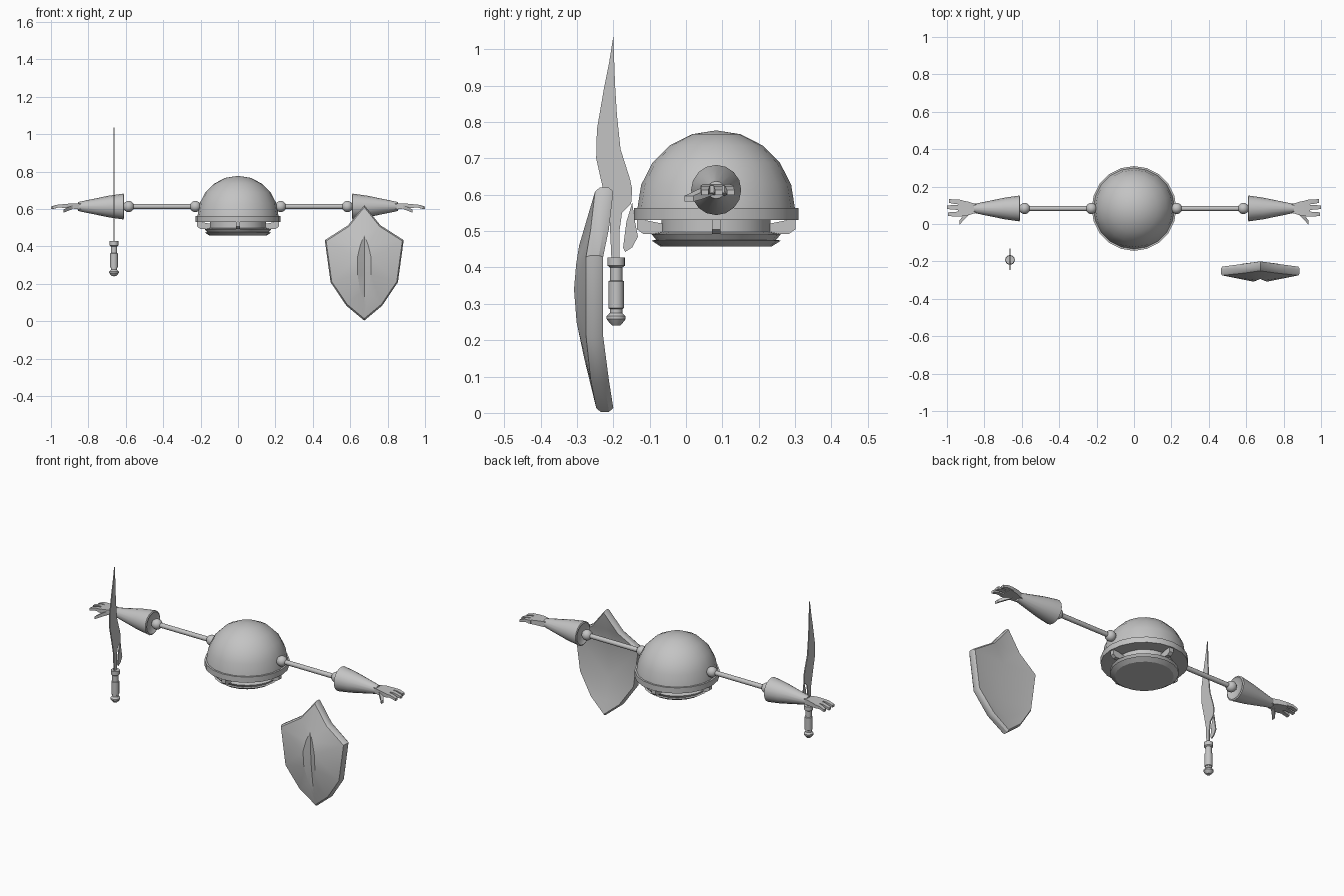
import bpy, bmesh, math
from mathutils import Matrix, Vector

if "Cube" in bpy.data.objects:
    bpy.data.objects.remove(bpy.data.objects["Cube"])

grey = bpy.data.materials.new("plain_grey")
grey.diffuse_color = (0.55, 0.55, 0.55, 1)
grey.use_nodes = True
grey.node_tree.nodes["Principled BSDF"].inputs["Base Color"].default_value = grey.diffuse_color


def finish(name, bm, smooth=True):
    bmesh.ops.remove_doubles(bm, verts=bm.verts, dist=1e-5)
    bmesh.ops.recalc_face_normals(bm, faces=bm.faces)
    me = bpy.data.meshes.new(name)
    bm.to_mesh(me)
    bm.free()
    me.materials.append(grey)
    ob = bpy.data.objects.new(name, me)
    bpy.context.collection.objects.link(ob)
    if smooth:
        bpy.ops.object.select_all(action='DESELECT')
        ob.select_set(True)
        bpy.context.view_layer.objects.active = ob
        bpy.ops.object.shade_smooth_by_angle(angle=math.radians(32))
    return ob


def lathe(name, profile, centre, segs=20, axis='Z', side=1):
    """Turn (radius, height) points around Z, or around X outward to one side."""
    bm = bmesh.new()
    vs = [bm.verts.new((r, 0, h)) for r, h in profile]
    es = [bm.edges.new(p) for p in zip(vs, vs[1:])]
    bmesh.ops.spin(bm, geom=vs + es, axis=(0, 0, 1), cent=(0, 0, 0),
                   angle=2 * math.pi, steps=segs, use_duplicate=False)
    m = Matrix.Translation(centre)
    if axis == 'X':
        m = m @ Matrix.Rotation(side * math.pi / 2, 4, 'Y')
    bmesh.ops.transform(bm, matrix=m, verts=bm.verts)
    return finish(name, bm)


def ball(name, centre, r):
    arc = [(r * math.sin(math.pi * i / 8), r * math.cos(math.pi * i / 8)) for i in range(9)]
    return lathe(name, arc, centre, 16)


def tapered(name, sections):
    """Skin a chain of rectangular loops, each a list of four points."""
    bm = bmesh.new()
    loops = [[bm.verts.new(p) for p in s] for s in sections]
    for a, b in zip(loops, loops[1:]):
        for i in range(4):
            j = (i + 1) % 4
            bm.faces.new((a[i], a[j], b[j], b[i]))
    bm.faces.new(loops[0])
    bm.faces.new(loops[-1])
    return finish(name, bm)


def rect_x(x, y, z, hy, hz):
    return [(x, y - hy, z - hz), (x, y + hy, z - hz), (x, y + hy, z + hz), (x, y - hy, z + hz)]


def plate(name, outline, x, thick):
    """Flat plate from a (y, z) outline."""
    bm = bmesh.new()
    f = bm.faces.new([bm.verts.new((x - thick / 2, y, z)) for y, z in outline])
    ext = bmesh.ops.extrude_face_region(bm, geom=[f])
    bmesh.ops.translate(bm, vec=(thick, 0, 0),
                        verts=[v for v in ext['geom'] if isinstance(v, bmesh.types.BMVert)])
    return finish(name, bm, False)


CY = 0.083   # depth of the head and arms
AZ = 0.613   # height of the arms

# Head: dome, rim band, underside collar and lower disc
R = 0.217
dome = [(R * math.sin(math.pi * i / 10), R * math.cos(math.pi * i / 10)) for i in range(6)]
lathe("dome", dome, (0, CY, 0.56))
lathe("rim_band", [(0, 0.56), (0.215, 0.563), (0.2266, 0.563), (0.2266, 0.53), (0.2, 0.53), (0, 0.535)],
      (0, CY, 0))
lathe("lower_disc", [(0.15, 0.535), (0.15, 0.498), (0.178, 0.492), (0.165, 0.476),
                     (0.178, 0.474), (0.152, 0.457), (0, 0.457)], (0, CY, 0))
# Four brackets under the rim
for k in range(4):
    rot = Matrix.Translation((0, CY, 0)) @ Matrix.Rotation(k * math.pi / 2, 4, 'Z')
    secs = []
    for r, lo, hi in ((0.145, 0.492, 0.52), (0.2, 0.492, 0.531), (0.218, 0.505, 0.531)):
        secs.append([rot @ Vector(p) for p in
                     ((r, -0.012, lo), (r, 0.012, lo), (r, 0.012, hi), (r, -0.012, hi))])
    tapered("rim_bracket", secs)

# Arms, mirrored left and right
for s in (-1, 1):
    ball("shoulder_ball", (s * 0.228, CY, AZ), 0.03)
    lathe("arm_rod", [(0, 0.23), (0.0135, 0.23), (0.0135, 0.585), (0, 0.585)],
          (0, CY, AZ), 12, 'X', s)
    ball("elbow_ball", (s * 0.585, CY, AZ), 0.03)
    lathe("forearm", [(0, 0.625), (0.05, 0.618), (0.062, 0.609), (0.069, 0.613), (0.058, 0.69),
                      (0.024, 0.855), (0, 0.86)], (0, CY, AZ), 16, 'X', s)
    # Hand: palm, three fingers and a thumb
    tapered("palm", [rect_x(s * 0.84, CY, AZ, 0.022, 0.016),
                     rect_x(s * 0.885, CY, AZ + 0.003, 0.036, 0.014),
                     rect_x(s * 0.94, CY + 0.002, AZ + 0.002, 0.045, 0.01)])
    for y0, y1, tip in ((0.116, 0.123, 0.99), (0.087, 0.09, 1.0), (0.054, 0.052, 0.995)):
        tapered("finger", [rect_x(s * 0.92, y0, AZ + 0.004, 0.013, 0.009),
                           rect_x(s * 0.96, (y0 + y1) / 2, AZ + 0.003, 0.012, 0.008),
                           rect_x(s * tip, y1, AZ - 0.007, 0.01, 0.007)])
    tapered("thumb", [rect_x(s * 0.885, 0.06, AZ - 0.003, 0.014, 0.011),
                      rect_x(s * 0.915, 0.03, AZ - 0.016, 0.013, 0.01),
                      rect_x(s * 0.932, 0.008, AZ - 0.024, 0.012, 0.008)])

# Sword: thin blade, hook behind it, and turned handle
SX, SY = -0.663, -0.192
plate("blade", [(-0.2, 1.035), (-0.212, 0.96), (-0.225, 0.896), (-0.245, 0.78), (-0.247, 0.7),
                (-0.228, 0.615), (-0.21, 0.53), (-0.205, 0.42), (-0.183, 0.42), (-0.183, 0.5),
                (-0.176, 0.55), (-0.151, 0.575), (-0.148, 0.615), (-0.154, 0.643),
                (-0.18, 0.725), (-0.19, 0.82), (-0.195, 0.9)], SX, 0.006)
plate("blade_hook", [(-0.148, 0.578), (-0.164, 0.525), (-0.173, 0.455), (-0.167, 0.443),
                     (-0.148, 0.455), (-0.132, 0.485), (-0.14, 0.525)], SX, 0.006)
lathe("sword_handle", [(0, 0.24), (0.012, 0.241), (0.02, 0.25), (0.026, 0.258), (0.026, 0.266),
                       (0.017, 0.275), (0.017, 0.4), (0.024, 0.405), (0.024, 0.428), (0, 0.428)],
      (SX, SY, 0), 16)
lathe("grip_wrap", [(0.016, 0.285), (0.021, 0.288), (0.021, 0.362), (0.016, 0.365)], (SX, SY, 0), 16)

# Shield: half tables of (half width, z, front y, back y) and lens (half width, z, y)
XC = 0.675
edge = [(0, 0.62, -0.25, -0.2), (0.086, 0.513, -0.262, -0.212), (0.211, 0.433, -0.275, -0.228),
        (0.18, 0.208, -0.275, -0.228), (0.095, 0.082, -0.262, -0.212), (0, 0.003, -0.247, -0.2)]
lens = [(0, 0.46, -0.294), (0.02, 0.41, -0.302), (0.037, 0.34, -0.308),
        (0.036, 0.25, -0.301), (0.02, 0.15, -0.28), (0, 0.08, -0.263)]
bm = bmesh.new()
for s in (-1, 1):
    rows = []
    for (w, z, f, b), (lw, lz, ly) in zip(edge, lens):
        zi = 0.31 + (z - 0.31) * 0.965
        rows.append([bm.verts.new(p) for p in (
            (XC + s * lw * 0.05, ly + lw * 0.5, lz),               # lens crease
            (XC + s * lw, ly, lz),                               # lens border
            (XC + s * w * 0.965, f, zi),                         # front rim
            (XC + s * w, (f + b) / 2 - 0.012, z),                # outer edges
            (XC + s * w, (f + b) / 2 + 0.012, z),
            (XC + s * w * 0.965, b, zi),                         # back rim
            (XC, b - 0.09 * min(z, 0.62 - z) if 0.03 < z < 0.6 else b, zi))])
        rows[-1][0].co.x = XC
    for a, b in zip(rows, rows[1:]):
        for i in range(6):
            bm.faces.new((a[i], a[i + 1], b[i + 1], b[i]))
bmesh.ops.remove_doubles(bm, verts=bm.verts, dist=1e-5)
bmesh.ops.dissolve_degenerate(bm, edges=bm.edges, dist=1e-5)
finish("shield", bm)
